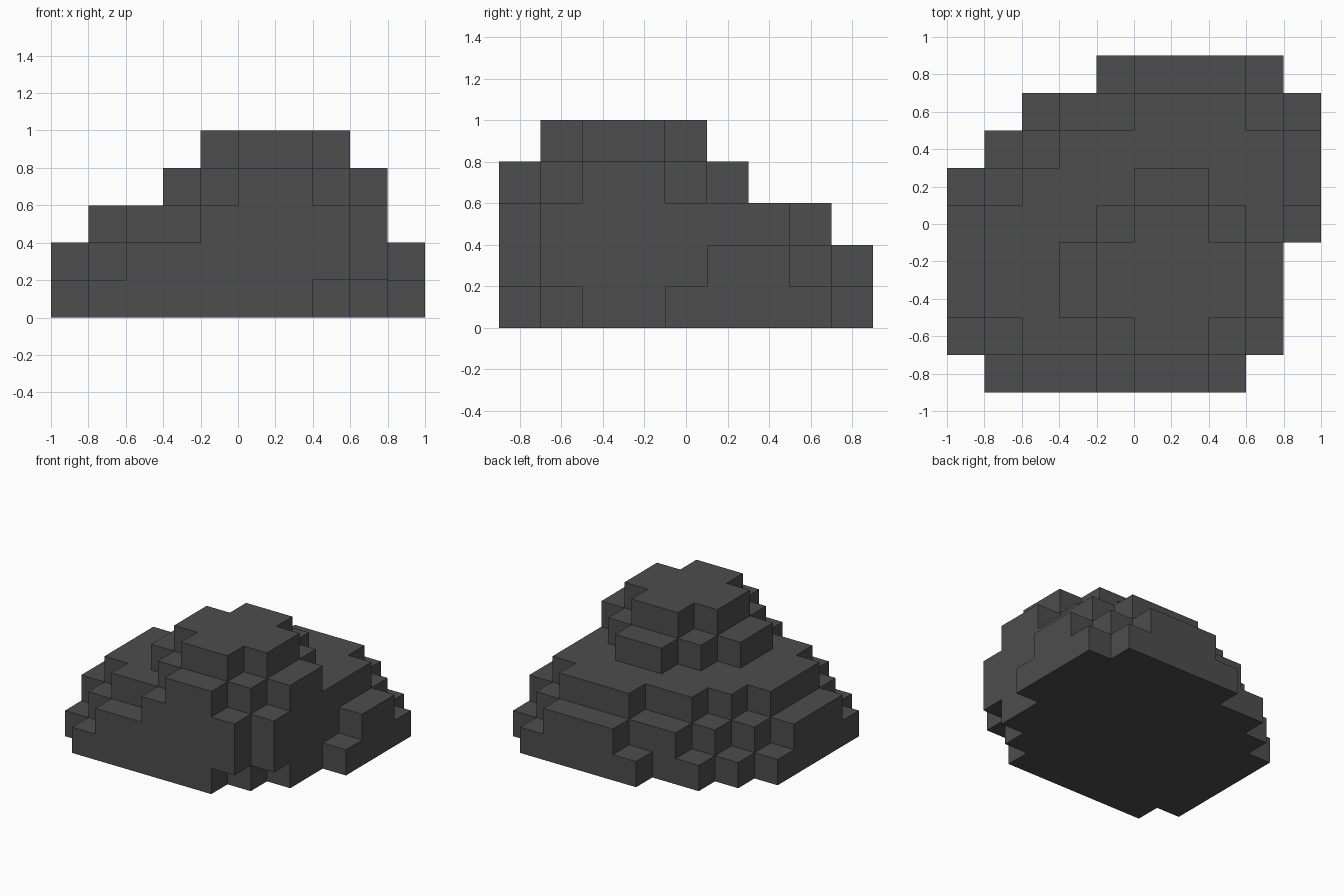
import bpy, bmesh, math
from mathutils import Vector

cube = bpy.data.objects.get("Cube")
if cube:
    bpy.data.objects.remove(cube, do_unlink=True)

CELL = 0.2
X0, Y0 = -1.0, -0.9

# Each layer, bottom to top: (first row, [(first column, end column) per row, front to back])
LAYERS = [
    (0, [(1, 7), (0, 8), (0, 9), (0, 9), (0, 10), (0, 10), (1, 10), (2, 10), (4, 9)]),
    (0, [(2, 8), (1, 9), (0, 9), (0, 9), (0, 9), (1, 10), (2, 10), (3, 9), (5, 8)]),
    (0, [(4, 8), (2, 9), (1, 9), (1, 9), (1, 9), (2, 9), (3, 9), (5, 8)]),
    (0, [(5, 7), (4, 8), (3, 9), (3, 9), (4, 8), (5, 7)]),
    (1, [(5, 7), (4, 8), (4, 8), (5, 7)]),
]

# Stone material
stone = bpy.data.materials.new("dark_grey_stone")
stone.use_nodes = True
colour = (0.075, 0.075, 0.075, 1.0)
stone.diffuse_color = colour
bsdf = next(n for n in stone.node_tree.nodes if n.type == 'BSDF_PRINCIPLED')
bsdf.inputs["Base Color"].default_value = colour
bsdf.inputs["Roughness"].default_value = 0.9

# Filled cells of the stepped boulder
cells = {(i, row0 + r, k)
         for k, (row0, rows) in enumerate(LAYERS)
         for r, (a, b) in enumerate(rows)
         for i in range(a, b)}


def add_face(bm, cell, axis, sign):
    """Add one outward square on the given side of a cell."""
    u, v = (axis + 1) % 3, (axis + 2) % 3
    corners = []
    for du, dv in ((0, 0), (1, 0), (1, 1), (0, 1)):
        p = list(cell)
        p[axis] += 1 if sign > 0 else 0
        p[u] += du
        p[v] += dv
        corners.append(bm.verts.new((X0 + p[0] * CELL, Y0 + p[1] * CELL, p[2] * CELL)))
    bm.faces.new(corners if sign > 0 else corners[::-1])


# Outer skin only, welded, with flat areas merged into larger faces
bm = bmesh.new()
for cell in sorted(cells):
    for axis in range(3):
        for sign in (-1, 1):
            neighbour = list(cell)
            neighbour[axis] += sign
            if tuple(neighbour) not in cells:
                add_face(bm, cell, axis, sign)
bmesh.ops.remove_doubles(bm, verts=bm.verts[:], dist=0.001)
bmesh.ops.dissolve_limit(bm, angle_limit=math.radians(1),
                         verts=bm.verts[:], edges=bm.edges[:])

mesh = bpy.data.meshes.new("stepped_boulder")
bm.to_mesh(mesh)
bm.free()
mesh.materials.append(stone)
boulder = bpy.data.objects.new("stepped_boulder", mesh)
bpy.context.collection.objects.link(boulder)
